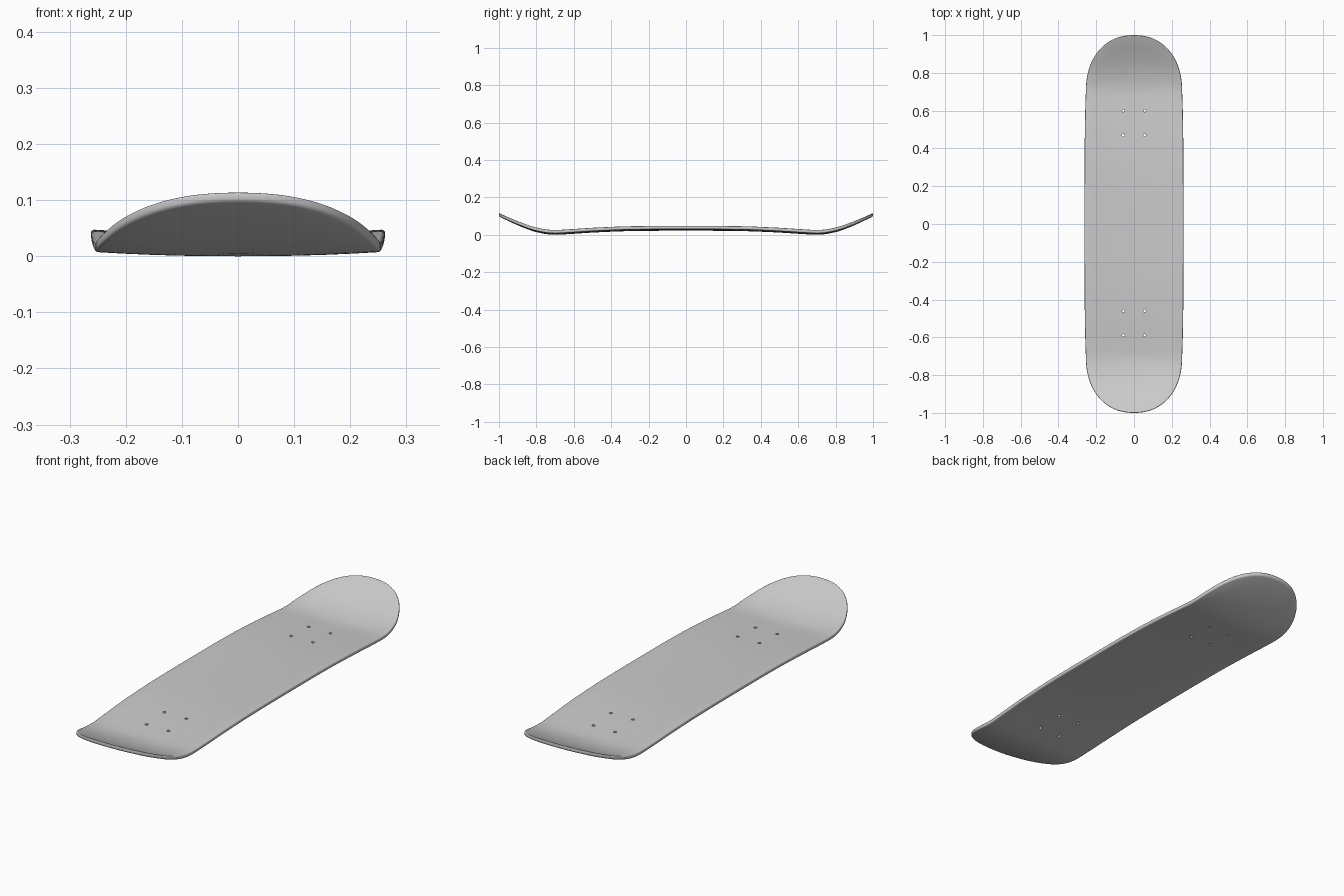
import bpy, bmesh, math

if "Cube" in bpy.data.objects:
    bpy.data.objects.remove(bpy.data.objects["Cube"])

CAP_Y = 0.70       # where the rounded ends begin
HALF_T = 0.009     # half thickness of the deck
ROUND = 0.006      # edge rounding

# Side profile of the deck's centre line: (distance from middle, height)
PROFILE = [(-0.3, 0.029), (0.0, 0.031), (0.3, 0.029), (0.5, 0.021), (0.62, 0.0135),
           (0.72, 0.010), (0.81, 0.026), (0.9, 0.060), (1.0, 0.107), (1.1, 0.156)]


def centre_height(y):
    """Smooth curve through PROFILE."""
    y = min(abs(y), 1.0)
    for (ya, za), (y0, z0), (y1, z1), (yb, zb) in zip(PROFILE, PROFILE[1:], PROFILE[2:], PROFILE[3:]):
        if y0 <= y <= y1:
            h = y1 - y0
            t = (y - y0) / h
            m0 = (z1 - za) / (y1 - ya) * h
            m1 = (zb - z0) / (yb - y0) * h
            return ((2*t**3 - 3*t**2 + 1) * z0 + (t**3 - 2*t**2 + t) * m0
                    + (3*t**2 - 2*t**3) * z1 + (t**3 - t**2) * m1)


def height(x, y):
    """Centre line plus the sideways concave."""
    return centre_height(y) + 0.008 * (abs(x) / 0.26) ** 2.2


def outline():
    """Closed plan outline, anticlockwise."""
    half = []
    n = 56
    for i in range(n):
        y = -CAP_Y + 2 * CAP_Y * i / n
        half.append((0.255 + 0.007 * (1 - (y / CAP_Y) ** 4), y))
    n = 48
    e = 2 / 2.2
    for i in range(n):
        a = math.pi * i / n
        c, s = math.cos(a), math.sin(a)
        half.append((math.copysign(abs(c) ** e, c) * 0.255, CAP_Y + (1 - CAP_Y) * s ** e))
    return half + [(-x, -y) for x, y in half]


# Deck: rings from the top spine, round the edge, to the bottom spine
arc = [math.pi / 2 * i / 4 for i in range(5)]
inner = [0, 0.2, 0.4, 0.6, 0.8]
section = [(f, 0, HALF_T) for f in inner]
section += [(1, ROUND * (1 - math.sin(a)), HALF_T - ROUND * (1 - math.cos(a))) for a in arc]
section += [(f, i, -z) for f, i, z in reversed(section)]

bm = bmesh.new()
plan = outline()
rings = []
for f, inset, dz in section:
    ring = []
    for x, y in plan:
        sy = max(-CAP_Y, min(CAP_Y, y))
        k = f * (1 - inset / math.hypot(x, y - sy))
        px, py = x * k, sy + (y - sy) * k
        ring.append(bm.verts.new((px, py, height(px, py) + dz)))
    rings.append(ring)
for a, b in zip(rings, rings[1:]):
    for i in range(len(plan)):
        j = (i + 1) % len(plan)
        bm.faces.new((a[i], b[i], b[j], a[j]))
bmesh.ops.remove_doubles(bm, verts=bm.verts, dist=1e-5)
bmesh.ops.recalc_face_normals(bm, faces=bm.faces)
low = min(v.co.z for v in bm.verts)
bmesh.ops.translate(bm, verts=bm.verts, vec=(0, 0, -low))
mesh = bpy.data.meshes.new("deck")
bm.to_mesh(mesh)
bm.free()
deck = bpy.data.objects.new("deck", mesh)
bpy.context.collection.objects.link(deck)

# Truck bolt holes: two groups of four
for y in (-0.59, -0.46, 0.47, 0.60):
    for x in (-0.056, 0.056):
        bpy.ops.mesh.primitive_cylinder_add(vertices=16, radius=0.007, depth=0.2, location=(x, y, 0.02))
        cutter = bpy.context.object
        cutter.name = "bolt_hole_cutter"
        cutter.hide_render = True
        mod = deck.modifiers.new("bolt_hole", 'BOOLEAN')
        mod.operation = 'DIFFERENCE'
        mod.solver = 'EXACT'
        mod.object = cutter
        bpy.ops.object.select_all(action='DESELECT')
        deck.select_set(True)
        bpy.context.view_layer.objects.active = deck
        bpy.ops.object.modifier_apply(modifier=mod.name)
        bpy.data.objects.remove(cutter)

bpy.ops.object.shade_smooth_by_angle(angle=math.radians(40))
